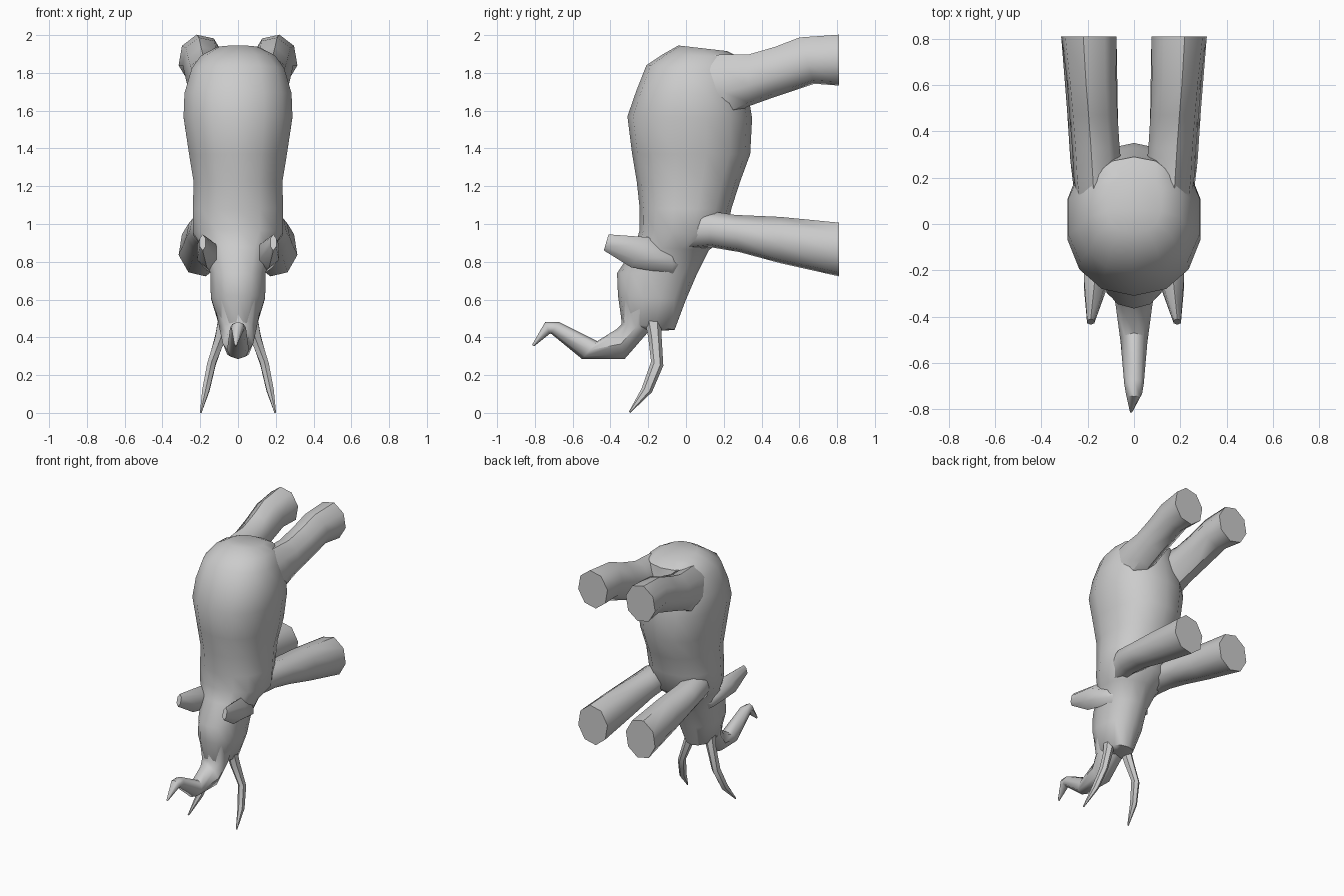
import bpy, bmesh, math
from mathutils import Vector


def loft(name, rings, sides=12, power=1.0, mirror=False, phase=0.0):
    """Rings are (y1, z1, y2, z2, x centre, x half width); 1 and 2 are opposite edges in side view."""
    bm = bmesh.new()
    loops = []
    for y1, z1, y2, z2, xc, hw in rings:
        a, b = Vector((xc, y1, z1)), Vector((xc, y2, z2))
        mid, half = (a + b) / 2, (a - b) / 2
        loop = []
        for i in range(sides):
            t = 2 * math.pi * i / sides + phase
            c, s = math.cos(t), math.sin(t)
            c = math.copysign(abs(c) ** power, c)
            s = math.copysign(abs(s) ** power, s)
            loop.append(bm.verts.new(mid + half * c + Vector((hw * s, 0, 0))))
        loops.append(loop)
    for p, q in zip(loops, loops[1:]):
        for i in range(sides):
            j = (i + 1) % sides
            bm.faces.new((p[i], p[j], q[j], q[i]))
    bm.faces.new(loops[0])
    bm.faces.new(loops[-1])
    bmesh.ops.recalc_face_normals(bm, faces=bm.faces)
    mesh = bpy.data.meshes.new(name)
    bm.to_mesh(mesh)
    bm.free()
    obj = bpy.data.objects.new(name, mesh)
    bpy.context.collection.objects.link(obj)
    bpy.ops.object.select_all(action='DESELECT')
    obj.select_set(True)
    bpy.context.view_layer.objects.active = obj
    bpy.ops.object.shade_smooth_by_angle(angle=math.radians(50))
    if mirror:
        m = obj.modifiers.new("both_sides", 'MIRROR')
        m.use_axis = (True, False, False)
    return obj


# Torso, neck and head, from the rump down to the jaw
loft("body_and_head", [
    (-0.04, 1.945, 0.22, 1.915, 0, 0.12),
    (-0.12, 1.90, 0.29, 1.88, 0, 0.20),
    (-0.21, 1.84, 0.30, 1.80, 0, 0.25),
    (-0.265, 1.70, 0.33, 1.68, 0, 0.29),
    (-0.31, 1.57, 0.35, 1.56, 0, 0.295),
    (-0.285, 1.37, 0.34, 1.37, 0, 0.265),
    (-0.26, 1.22, 0.285, 1.22, 0, 0.24),
    (-0.245, 1.08, 0.24, 1.08, 0, 0.245),
    (-0.245, 0.97, 0.21, 0.93, 0, 0.245),
    (-0.27, 0.88, 0.12, 0.86, 0, 0.19),
    (-0.365, 0.74, 0.06, 0.74, 0, 0.15),
    (-0.36, 0.62, 0.00, 0.60, 0, 0.147),
    (-0.34, 0.48, -0.06, 0.44, 0, 0.10),
    (-0.33, 0.45, -0.12, 0.435, 0, 0.07),
], sides=14, power=0.9)

# Trunk, curling forward and up
loft("trunk", [
    (-0.355, 0.60, -0.12, 0.56, 0, 0.125),
    (-0.34, 0.47, -0.19, 0.44, 0, 0.10),
    (-0.365, 0.445, -0.325, 0.285, 0, 0.08),
    (-0.47, 0.38, -0.55, 0.285, 0, 0.058),
    (-0.67, 0.48, -0.715, 0.42, 0, 0.042),
    (-0.745, 0.482, -0.722, 0.418, 0, 0.035),
    (-0.815, 0.36, -0.805, 0.352, -0.012, 0.006),
], sides=8)

# Tusks
loft("tusks", [
    (-0.22, 0.50, -0.13, 0.48, 0.075, 0.035),
    (-0.20, 0.40, -0.13, 0.42, 0.09, 0.034),
    (-0.185, 0.27, -0.12, 0.25, 0.14, 0.026),
    (-0.235, 0.13, -0.18, 0.11, 0.17, 0.022),
    (-0.303, 0.005, -0.295, 0.0, 0.197, 0.005),
], sides=6, mirror=True)

# Ears
loft("ears", [
    (-0.04, 0.83, -0.015, 0.79, 0.12, 0.02),
    (-0.08, 0.86, -0.07, 0.735, 0.135, 0.05),
    (-0.20, 0.93, -0.29, 0.77, 0.165, 0.06),
    (-0.41, 0.945, -0.435, 0.86, 0.187, 0.018),
], sides=6, mirror=True)

# Front legs
loft("front_legs", [
    (-0.02, 1.07, 0.0, 0.86, 0.14, 0.07),
    (0.13, 1.07, 0.13, 0.875, 0.155, 0.105),
    (0.26, 1.05, 0.28, 0.85, 0.17, 0.107),
    (0.50, 1.04, 0.50, 0.79, 0.18, 0.112),
    (0.81, 1.01, 0.81, 0.72, 0.195, 0.122),
], sides=8, mirror=True, phase=0.2)

# Hind legs
loft("hind_legs", [
    (0.0, 1.88, 0.05, 1.50, 0.15, 0.09),
    (0.18, 1.90, 0.22, 1.56, 0.155, 0.108),
    (0.33, 1.90, 0.33, 1.62, 0.165, 0.105),
    (0.47, 1.94, 0.47, 1.67, 0.175, 0.106),
    (0.60, 1.99, 0.68, 1.74, 0.185, 0.11),
    (0.81, 2.005, 0.81, 1.73, 0.195, 0.122),
], sides=8, mirror=True, phase=0.2)
